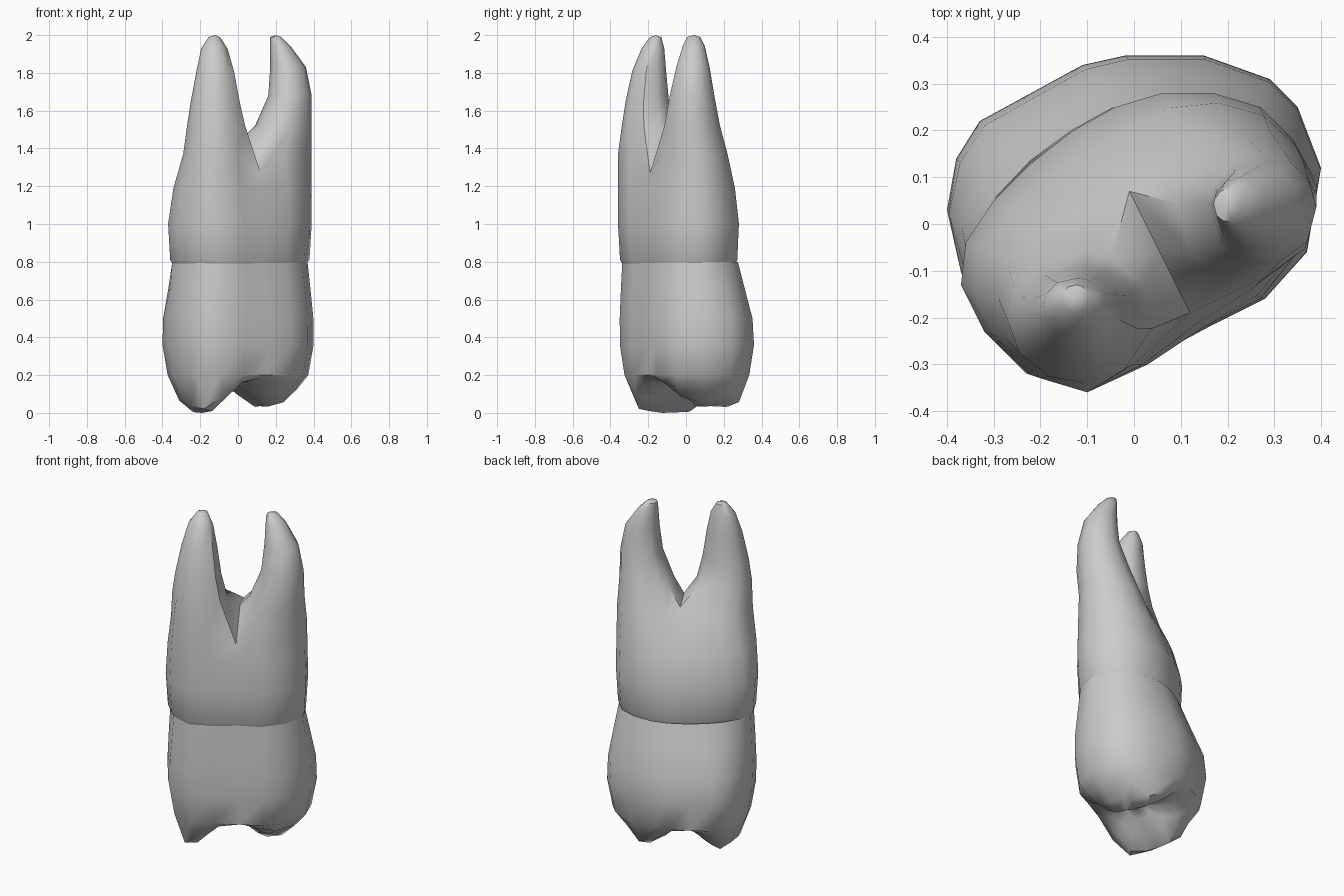
import bpy, bmesh
from math import atan2, cos, sin, exp
from mathutils import Vector

cube = bpy.data.objects.get("Cube")
if cube:
    bpy.data.objects.remove(cube, do_unlink=True)

material = bpy.data.materials.new("pale grey enamel")
material.use_nodes = True
colour = (0.6, 0.6, 0.6, 1)
material.diffuse_color = colour
material.node_tree.nodes["Principled BSDF"].inputs["Base Color"].default_value = colour


def outline(*hundredths):
    return [Vector((x, y)) / 100 for x, y in hundredths]


# Plan outlines, counter-clockwise with matching points
BULGE = outline((40, 12), (35, 25), (29, 31), (15, 36), (-2, 36), (-11, 34),
                (-22, 28), (-33, 22), (-38, 14), (-40, 3), (-37, -10), (-32, -21),
                (-23, -32), (-10, -35), (3, -29), (16, -22), (28, -16), (37, -6))
TRUNK = outline((39, 9), (34, 18), (27, 25), (17, 28), (6, 28), (-4, 25),
                (-13, 20), (-22, 13), (-30, 5), (-36, -4), (-37, -13), (-32, -23),
                (-23, -32), (-10, -36), (3, -30), (15, -22), (27, -16), (36, -5))
FORK = outline((39, 6), (36, 14), (29, 20), (20, 22), (11, 19), (4, 12),
               (-1, 7), (-10, 3), (-20, -2), (-27, -8), (-29, -16), (-27, -25),
               (-20, -33), (-10, -36), (0, -30), (12, -19), (25, -14), (35, -5))
BACK_SPLIT, FRONT_SPLIT = 6, 15


def ring(bm, a, b, mix, scale, height):
    """Add a ring blended between two outlines; height may be a rule of x, y."""
    verts = []
    for p, q in zip(a, b):
        point = p.lerp(q, mix) * scale
        z = height(point) if callable(height) else height
        verts.append(bm.verts.new((point.x, point.y, z)))
    return verts


def bridge(bm, lower, upper):
    n = len(lower)
    for i in range(n):
        j = (i + 1) % n
        bm.faces.new((lower[i], lower[j], upper[j], upper[i]))


def cap(bm, loop, point):
    tip = bm.verts.new(point)
    for i, v in enumerate(loop):
        bm.faces.new((v, loop[(i + 1) % len(loop)], tip))


def finish(bm, name):
    bmesh.ops.recalc_face_normals(bm, faces=bm.faces)
    mesh = bpy.data.meshes.new(name)
    bm.to_mesh(mesh)
    bm.free()
    mesh.materials.append(material)
    obj = bpy.data.objects.new(name, mesh)
    bpy.context.collection.objects.link(obj)
    bpy.ops.object.select_all(action="DESELECT")
    obj.select_set(True)
    bpy.context.view_layer.objects.active = obj
    bpy.ops.object.shade_smooth_by_angle(angle=0.75)


# Two long cusps with a groove between them
CUSPS = [(Vector((-0.22, 0)), Vector((-0.17, -0.2)), 0.2),
         (Vector((0.18, 0.06)), Vector((0.1, 0.22)), 0.17)]


def chewing_height(p):
    drop = 0
    for start, end, depth in CUSPS:
        axis = end - start
        t = max(0, min(1, (p - start).dot(axis) / axis.length_squared))
        distance = (p - start - axis * t).length
        drop = max(drop, depth * exp(-(distance / 0.15) ** 2))
    return 0.2 - drop


# Crown: chewing surface, bulging sides, neck
bm = bmesh.new()
levels = [ring(bm, BULGE, TRUNK, 0, s, chewing_height) for s in (0.2, 0.4, 0.6, 0.78)]
for mix, scale, z in ((0, 0.93, 0.2), (0, 1, 0.36), (0.1, 1, 0.5),
                      (0.5, 0.97, 0.66), (0.85, 0.94, 0.8)):
    levels.append(ring(bm, BULGE, TRUNK, mix, scale, z))
for lower, upper in zip(levels, levels[1:]):
    bridge(bm, lower, upper)
cap(bm, levels[0], (0, 0, chewing_height(Vector((0, 0)))))
finish(bm, "crown")

# Root trunk, rising to the fork
bm = bmesh.new()
levels = [ring(bm, TRUNK, FORK, mix, scale, z) for mix, scale, z in
          ((0, 0.92, 0.78), (0, 0.97, 0.81), (0, 1, 1), (0.35, 1, 1.19), (1, 1, 1.37))]
for lower, upper in zip(levels, levels[1:]):
    bridge(bm, lower, upper)
fork = levels[-1]
fork[FRONT_SPLIT].co.z = 1.27
fork[BACK_SPLIT].co.z = 1.42
saddle = bm.verts.new((0.055, -0.06, 1.44))


def root(loop, sections, tip):
    """Loft a root from its half of the fork through tapering ellipses."""
    centre = sum((v.co for v in loop), Vector()) / len(loop)
    angles = [atan2(v.co.y - centre.y, v.co.x - centre.x) for v in loop]
    for x, y, rx, ry, z in sections:
        upper = [bm.verts.new((x + rx * cos(a), y + ry * sin(a), z)) for a in angles]
        bridge(bm, loop, upper)
        loop = upper
    cap(bm, loop, tip)


# Right root, then left root
root(fork[BACK_SPLIT:FRONT_SPLIT + 1] + [saddle],
     [(-0.115, -0.2, 0.155, 0.14, 1.52), (-0.12, -0.205, 0.13, 0.115, 1.65),
      (-0.12, -0.195, 0.1, 0.09, 1.81), (-0.125, -0.175, 0.07, 0.06, 1.93),
      (-0.125, -0.16, 0.03, 0.03, 1.99)], (-0.125, -0.16, 2))
root(fork[FRONT_SPLIT:] + fork[:BACK_SPLIT + 1] + [saddle],
     [(0.24, 0.03, 0.15, 0.15, 1.52), (0.275, 0.03, 0.115, 0.12, 1.68),
      (0.265, 0.035, 0.095, 0.09, 1.83), (0.225, 0.04, 0.055, 0.06, 1.94),
      (0.2, 0.04, 0.03, 0.035, 1.99)], (0.2, 0.04, 2))
finish(bm, "roots")
